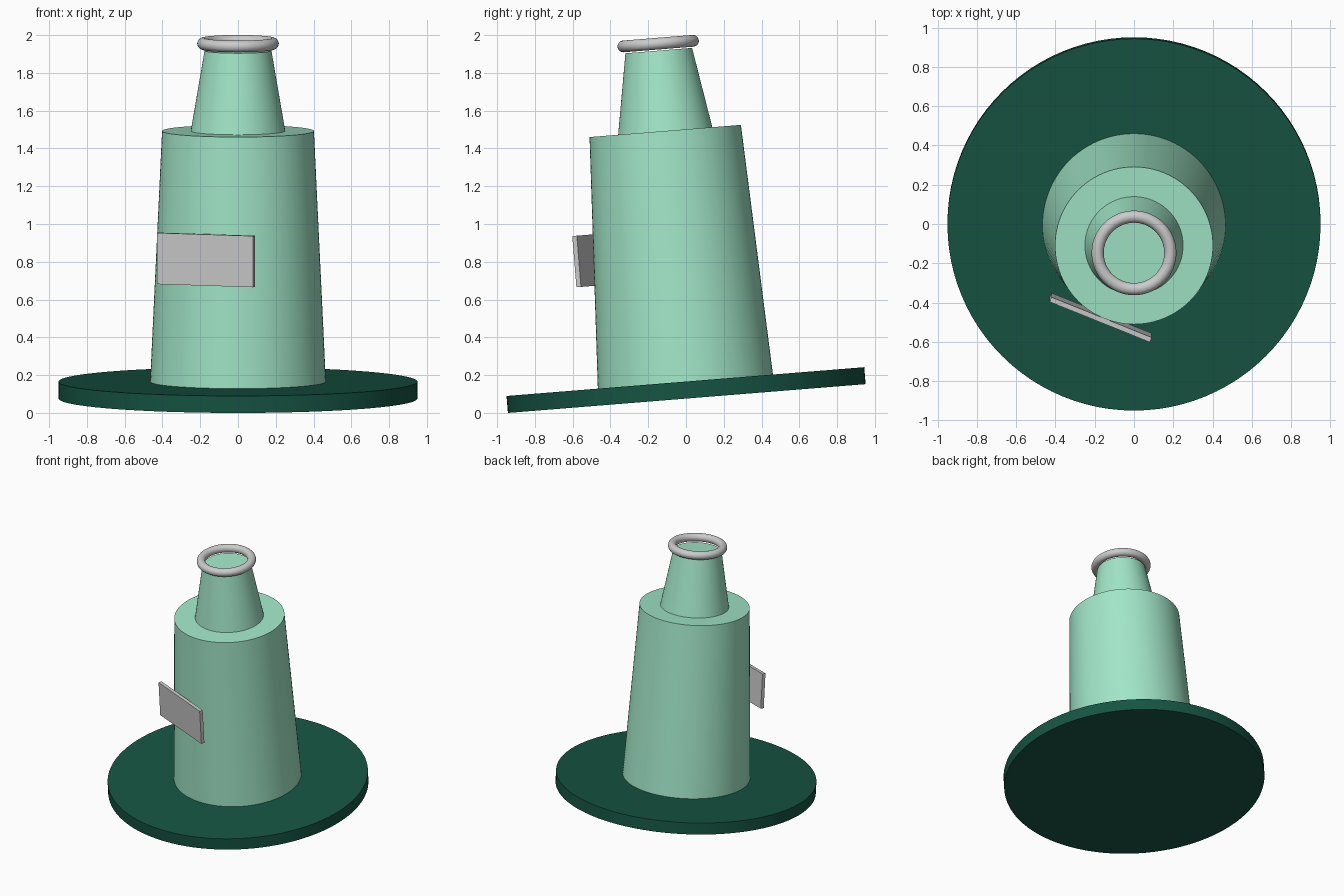
import bpy
from math import radians
from mathutils import Matrix

if "Cube" in bpy.data.objects:
    bpy.data.objects.remove(bpy.data.objects["Cube"])

# Whole model leans forward about the centre of the base underside
TILT = Matrix.Translation((0, 0.004, 0.076)) @ Matrix.Rotation(radians(4.6), 4, 'X')


def material(name, color):
    m = bpy.data.materials.new(name)
    m.diffuse_color = (*color, 1)
    m.use_nodes = True
    m.node_tree.nodes["Principled BSDF"].inputs["Base Color"].default_value = m.diffuse_color
    return m


light_green = material("light_green", (0.36, 0.79, 0.58))
dark_green = material("dark_green", (0.008, 0.09, 0.055))


def finish(name, local, mat=None, smooth=True):
    ob = bpy.context.object
    ob.name = name
    if smooth:
        bpy.ops.object.shade_smooth_by_angle(angle=radians(35))
    ob.matrix_world = TILT @ local
    if mat:
        ob.data.materials.append(mat)
    return ob


def frustum(name, r1, r2, z1, z2, mat):
    bpy.ops.mesh.primitive_cone_add(vertices=96, radius1=r1, radius2=r2, depth=z2 - z1)
    return finish(name, Matrix.Translation((0, 0, (z1 + z2) / 2)), mat)


# Base disc, body and neck
frustum("base", 0.95, 0.95, 0.0, 0.09, dark_green)
frustum("body", 0.465, 0.402, 0.09, 1.421, light_green)
frustum("neck", 0.25, 0.177, 1.421, 1.848, light_green)

# Lip ring hovering just over the neck
bpy.ops.mesh.primitive_torus_add(major_radius=0.185, minor_radius=0.031,
                                 major_segments=96, minor_segments=24)
finish("lip_ring", Matrix.Translation((0, 0, 1.885)))

# Flat label plate, tangent to the body
bpy.ops.mesh.primitive_cube_add(size=1)
plate = Matrix.Rotation(radians(-22), 4, 'Z') @ Matrix.Translation((0, -0.453, 0.77))
finish("label_plate", plate @ Matrix.Diagonal((0.55, 0.026, 0.272, 1)), smooth=False)
